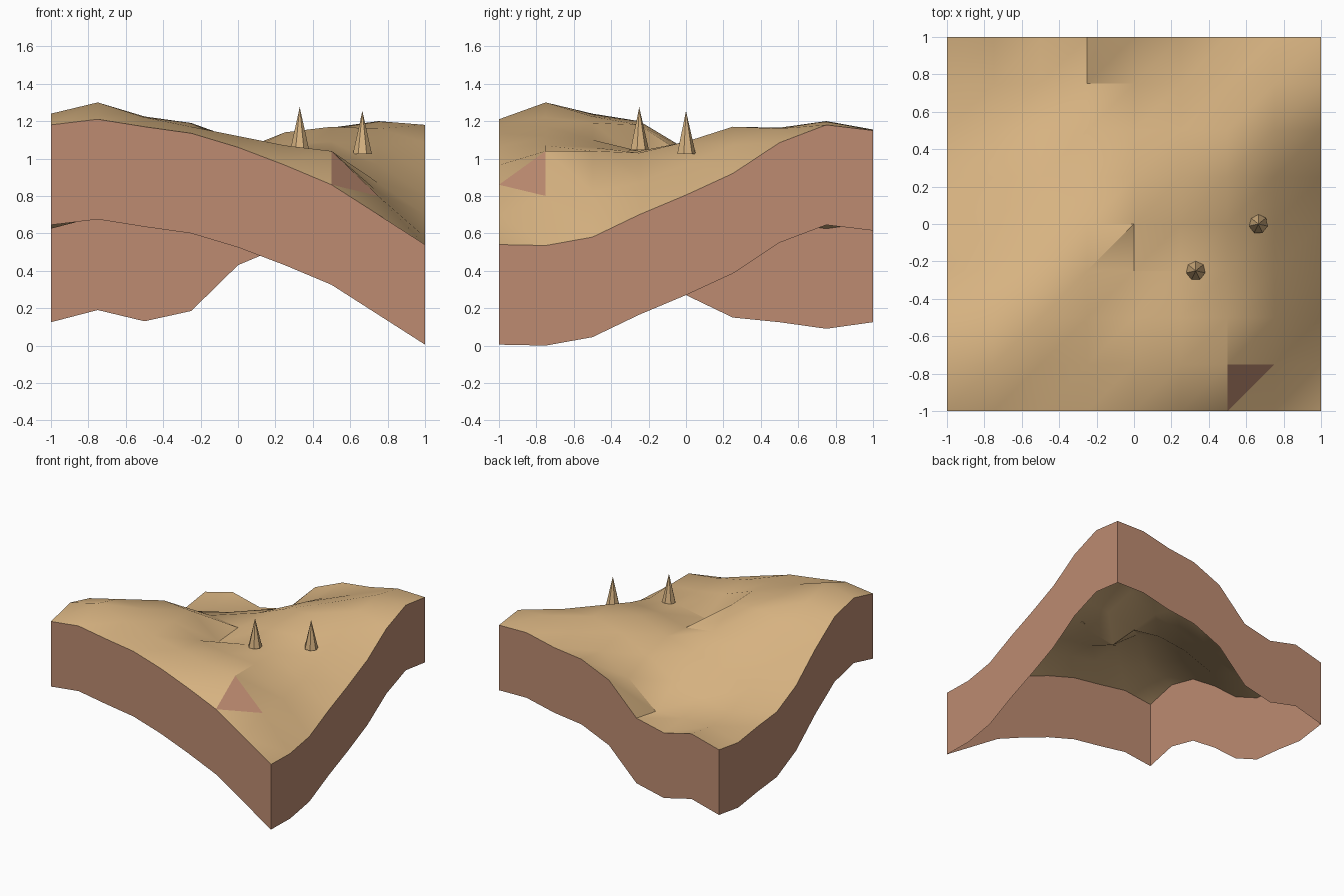
import bpy
import bmesh
import math

default_cube = bpy.data.objects.get("Cube")
if default_cube:
    bpy.data.objects.remove(default_cube, do_unlink=True)

CELL = 0.25
SKIRT_DEPTH = 0.535
STEEP_NORMAL_Z = 0.65

# Ground heights in hundredths, one row per step from front to back
HEIGHT_ROWS = [
    [118, 121, 117, 113.5, 106, 96.5, 86, 70, 54],
    [124, 130, 122, 117, 112, 107, 104, 80, 53.5],
    [118, 124, 122.5, 119, 110, 106, 104, 82, 58],
    [101, 114, 120, 118, 99.5, 104, 103, 87, 70],
    [80.5, 93, 102, 105, 101.5, 107.5, 109, 97, 80.5],
    [68.5, 81, 91, 98, 104, 114, 117, 107, 92],
    [66, 71, 76, 83, 98, 110, 116.5, 116, 108.5],
    [62.5, 69, 69, 68, 89, 104, 113, 120, 118],
    [66, 72.5, 66.5, 72, 96.5, 107, 110, 115.5, 115],
]
LAST = len(HEIGHT_ROWS) - 1


def make_material(name, color):
    material = bpy.data.materials.new(name)
    material.use_nodes = True
    material.diffuse_color = color
    material.node_tree.nodes["Principled BSDF"].inputs["Base Color"].default_value = color
    return material


sand = make_material("sand", (0.68, 0.45, 0.22, 1))
clay = make_material("clay", (0.51, 0.26, 0.165, 1))


def ground_point(column, row):
    return (column * CELL - 1, row * CELL - 1, HEIGHT_ROWS[row][column] / 100)


def add_object(name, bm, materials):
    mesh = bpy.data.meshes.new(name)
    bm.to_mesh(mesh)
    bm.free()
    for material in materials:
        mesh.materials.append(material)
    obj = bpy.data.objects.new(name, mesh)
    bpy.context.collection.objects.link(obj)
    return obj


def smooth(obj, degrees):
    bpy.ops.object.select_all(action="DESELECT")
    obj.select_set(True)
    bpy.context.view_layer.objects.active = obj
    bpy.ops.object.shade_smooth_by_angle(angle=math.radians(degrees))


# Ground surface, with flat bare clay on the steepest faces
def build_ground():
    bm = bmesh.new()
    grid = [[bm.verts.new(ground_point(column, row)) for column in range(LAST + 1)]
            for row in range(LAST + 1)]
    for row in range(LAST):
        for column in range(LAST):
            near_left, near_right = grid[row][column:column + 2]
            far_left, far_right = grid[row + 1][column:column + 2]
            bm.faces.new((near_left, near_right, far_right))
            bm.faces.new((near_left, far_right, far_left))
    bm.normal_update()
    for face in bm.faces:
        face.material_index = int(face.normal.z < STEEP_NORMAL_Z)
    ground = add_object("ground", bm, [sand, clay])
    smooth(ground, 30)
    for polygon in ground.data.polygons:
        polygon.use_smooth = polygon.material_index == 0


# Cut earth walls that follow the outer edge of the ground
def build_walls():
    steps = range(LAST + 1)
    edges = {
        "front_wall": [(step, 0) for step in steps],
        "left_wall": [(LAST, step) for step in steps],
        "back_wall": [(LAST - step, LAST) for step in steps],
        "right_wall": [(0, LAST - step) for step in steps],
    }
    for name, path in edges.items():
        bm = bmesh.new()
        pairs = []
        for column, row in path:
            x, y, z = ground_point(column, row)
            pairs.append((bm.verts.new((x, y, z - SKIRT_DEPTH)), bm.verts.new((x, y, z))))
        for (low, high), (next_low, next_high) in zip(pairs, pairs[1:]):
            bm.faces.new((low, next_low, next_high, high))
        add_object(name, bm, [clay])


# Faceted stone spikes
def build_spike(name, x, y, base, tip):
    bm = bmesh.new()
    bmesh.ops.create_cone(bm, cap_ends=True, segments=7, radius1=0.052,
                          radius2=0, depth=tip - base)
    bmesh.ops.translate(bm, verts=bm.verts, vec=(x, y, (base + tip) / 2))
    add_object(name, bm, [sand])


build_ground()
build_walls()
build_spike("front_spike", 0.33, -0.25, 1.045, 1.275)
build_spike("left_spike", 0.665, 0, 1.025, 1.255)
